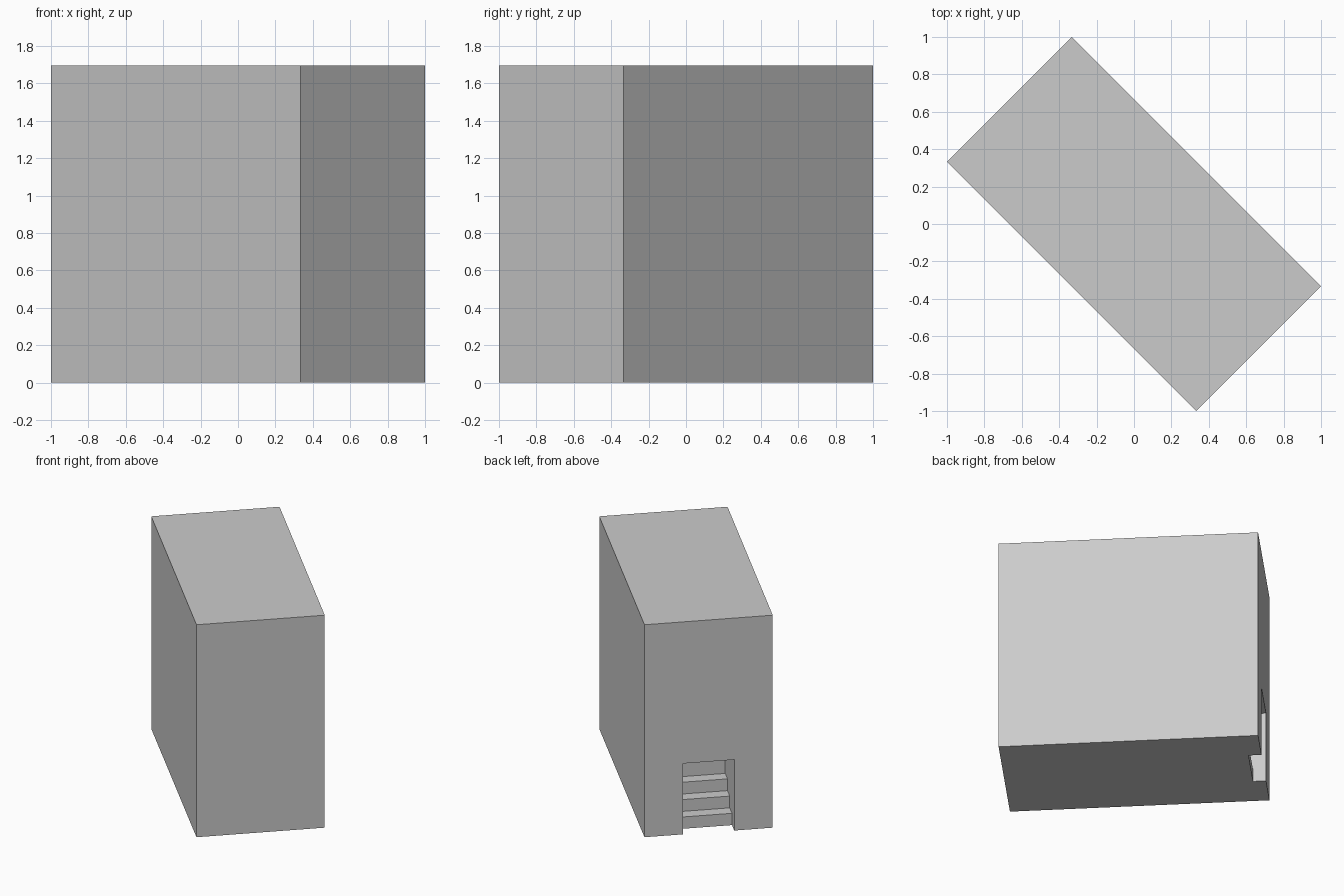
import bpy, bmesh, math

if "Cube" in bpy.data.objects:
    bpy.data.objects.remove(bpy.data.objects["Cube"])

U = 2 ** 0.5 / 15          # module: the block is 20 x 10 x 18 modules
TURN = math.radians(-45)


def prism(name, profile, width):
    """Extrude an (x, z) profile along y, centred, turned to the block's heading."""
    bm = bmesh.new()
    face = bm.faces.new([bm.verts.new((x * U, -width * U / 2, z * U)) for x, z in profile])
    ext = bmesh.ops.extrude_face_region(bm, geom=[face])["geom"]
    bmesh.ops.translate(bm, vec=(0, width * U, 0),
                        verts=[g for g in ext if isinstance(g, bmesh.types.BMVert)])
    bmesh.ops.recalc_face_normals(bm, faces=bm.faces)
    mesh = bpy.data.meshes.new(name)
    bm.to_mesh(mesh)
    bm.free()
    obj = bpy.data.objects.new(name, mesh)
    obj.rotation_euler.z = TURN
    bpy.context.collection.objects.link(obj)
    return obj


# Main block
block = prism("block", [(-10, 0), (10, 0), (10, 18), (-10, 18)], 10)

# Doorway recess with rising steps, open at the end and at the ground
steps = [(-9, -1)]
for i in range(3):
    steps += [(-9 + i, i + 1), (-8 + i, i + 1)]
cutter = prism("doorway_cutter", [(-11, -1)] + steps + [(-6, 6), (-11, 6)], 4)
cutter.hide_render = True
cutter.display_type = 'WIRE'

cut = block.modifiers.new("doorway", 'BOOLEAN')
cut.operation = 'DIFFERENCE'
cut.solver = 'EXACT'
cut.object = cutter

# Apply the cut and discard the helper
bpy.context.view_layer.objects.active = block
block.select_set(True)
bpy.ops.object.modifier_apply(modifier=cut.name)
bpy.data.objects.remove(cutter)
